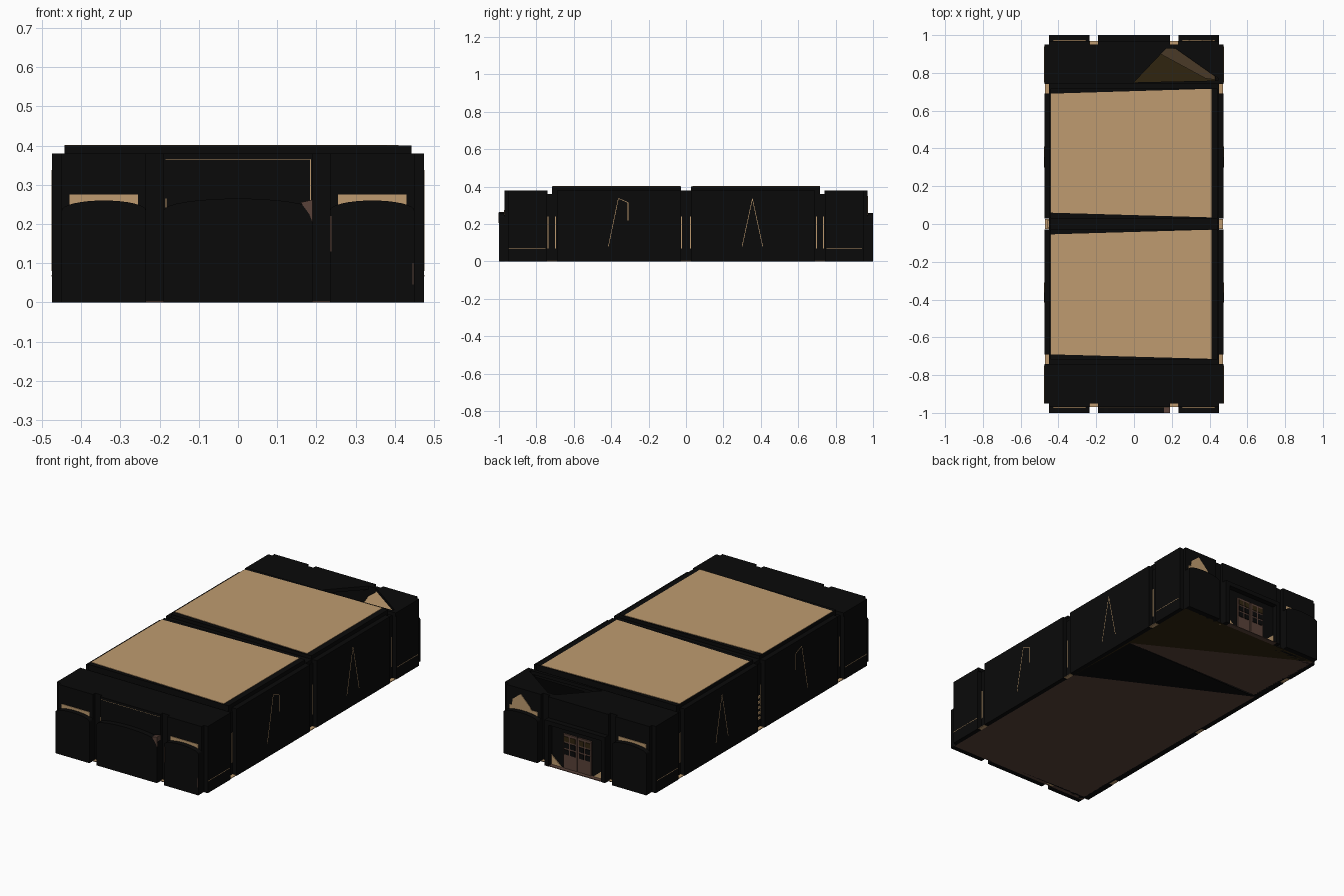
import bpy, bmesh, math
from mathutils import Vector

if "Cube" in bpy.data.objects:
    bpy.data.objects.remove(bpy.data.objects["Cube"])


def mat(name, rgb):
    m = bpy.data.materials.new(name)
    m.diffuse_color = (*rgb, 1)
    m.use_nodes = True
    m.node_tree.nodes["Principled BSDF"].inputs["Base Color"].default_value = m.diffuse_color
    return m


BLACK = mat("soot black", (0.003, 0.003, 0.003))
TAN = mat("plaster tan", (0.52, 0.33, 0.16))
BROWN = mat("floor brown", (0.10, 0.054, 0.041))
OLIVE = mat("dark olive", (0.03, 0.018, 0.005))


def finish(name, bm, m):
    bmesh.ops.recalc_face_normals(bm, faces=bm.faces)
    me = bpy.data.meshes.new(name)
    bm.to_mesh(me)
    bm.free()
    me.materials.append(m)
    ob = bpy.data.objects.new(name, me)
    bpy.context.collection.objects.link(ob)
    return ob


def box(name, x, y, z, m):
    bm = bmesh.new()
    bmesh.ops.create_cube(bm, size=1)
    for v in bm.verts:
        v.co = [(a + b) / 2 + c * (b - a) for (a, b), c in zip((x, y, z), v.co)]
    return finish(name, bm, m)


def prism(name, pts, direction, m):
    """Extrude a flat outline along a direction."""
    bm = bmesh.new()
    f = bm.faces.new([bm.verts.new(p) for p in pts])
    r = bmesh.ops.extrude_face_region(bm, geom=[f])
    bmesh.ops.translate(bm, vec=direction,
                        verts=[v for v in r["geom"] if isinstance(v, bmesh.types.BMVert)])
    return finish(name, bm, m)


def flat(name, pts, z, m, depth=0.003):
    return prism(name, [(x, y, z) for x, y in pts], (0, 0, depth), m)


def line(name, a, b, to3d, out, m, w=0.004):
    """Thin painted line between two points on a wall."""
    a, b = Vector(a), Vector(b)
    n = (b - a).normalized()
    n = Vector((-n.y, n.x)) * w / 2
    return prism(name, [to3d(*p) for p in (a + n, b + n, b - n, a - n)], out, m)


def arch(x0, x1, spring, rise, y, base=0.0):
    """Outline of a low arch on an end wall."""
    c, r = (x0 + x1) / 2, (x1 - x0) / 2
    top = [(c + r * math.cos(t), y, spring + rise * math.sin(t))
           for t in (math.pi * i / 16 for i in range(17))]
    return [(x0, y, base), (x1, y, base)] + top


# Floor
flat("main_floor", [(-.45, -.97), (.45, -.97), (.45, .03), (-.45, .48)], 0, BROWN)
flat("floor_wedge", [(.44, .49), (-.45, .49), (-.45, .97)], 0, BROWN)
flat("olive_floor", [(.45, .03), (.45, .97), (-.45, .97), (.44, .49)], 0, OLIVE)
flat("floor_gap", [(.45, .03), (.44, .49), (-.45, .48)], 0, BLACK)

# Inner walls
for s in (-1, 1):
    box("side_core_wall", sorted((s * .43, s * .45)), (-.95, .95), (0, .36), BLACK)
    box("end_core_wall", (-.45, .45), sorted((s * .93, s * .95)), (0, .38), BLACK)

# Projecting side bays, with pilaster recesses between them
for s in (-1, 1):
    for y0, y1 in ((-.95, -.745), (-.69, -.03), (.03, .69), (.745, .95)):
        box("side_bay", sorted((s * .445, s * .475)), (y0, y1), (0, .38), BLACK)
    for y in (-.717, 0, .717):
        box("recess_floor", sorted((s * .45, s * .472)), (y - .026, y + .026), (0, .004), TAN)

# End bays with arched niches
BAYS = ((-.45, -.235), (-.19, .19), (.235, .45))
for s in (-1, 1):
    for i, (x0, x1) in enumerate(BAYS):
        box("end_bay", (x0, x1), sorted((s * .945, s * .97)), (0, .38), BLACK)
        if i != 1:
            prism("end_niche", arch(x0, x1, .235, .025, s * .97), (0, s * .03, 0), BLACK)
            box("niche_top", (x0 + .02, x1 - .02), sorted((s * .97, s * .973)), (.22, .275), TAN)
        elif s < 0:
            prism("centre_niche", arch(x0, x1, .235, .03, s * .97), (0, s * .03, 0), BLACK)
    for x in (-.212, .212):
        box("end_recess_floor", (x - .022, x + .022), sorted((s * .95, s * .968)), (0, .004), TAN)

# Back opening: jambs, threshold and double doors
for s in (-1, 1):
    box("door_jamb", sorted((s * .165, s * .19)), (.97, 1), (0, .24), BLACK)
    box("door_leaf", sorted((s * .003, s * .088)), (.97, .978), (.005, .2), BROWN)
    for c in range(2):
        for r in range(3):
            xa, za = .012 + c * .039, .085 + r * .037
            box("door_pane", sorted((s * xa, s * (xa + .03))), (.978, .981),
                (za, za + .028), BLACK if r < 2 else OLIVE)
    prism("threshold_corner", [(s * .165, .971, .004), (s * .1, .971, .004), (s * .165, .971, .06)],
          (0, .004, 0), TAN)
box("door_lintel", (-.19, .19), (.97, 1), (.235, .26), BLACK)
box("threshold", (-.165, .165), (.97, .998), (0, .004), BROWN)
prism("back_niche_gable", [(.28, .97, .25), (.42, .97, .25), (.41, .97, .31), (.36, .97, .35), (.30, .97, .29)],
      (0, .003, 0), TAN)

# Roofs: low ends, a notched back corner and two raised tan panels
box("front_roof", (-.475, .475), (-.95, -.74), (.36, .38), BLACK)
flat("back_roof_left", [(-.475, .74), (0, .75), (.19, .95), (-.475, .95)], .36, BLACK, .02)
flat("back_roof_right", [(.19, .95), (.46, .76), (.475, .76), (.475, .95)], .36, BLACK, .02)
flat("back_roof_edge", [(0, .75), (-.475, .74), (.475, .74), (.475, .76), (.46, .76)], .36, BLACK, .02)
prism("broken_ceiling", [(.19, .95, .36), (.46, .76, .36), (.38, .77, .26), (.14, .9, .26)],
      (0, 0, .003), TAN)
box("centre_roof", (-.45, .45), (-.745, .745), (.34, .36), BLACK)
box("notch_roof", (-.445, .445), (-.035, .035), (.36, .38), BLACK)
for s in (-1, 1):
    box("raised_roof", (-.443, .443), sorted((s * .028, s * .717)), (.36, .4), BLACK)
flat("front_roof_panel", [(-.443, -.69), (.41, -.714), (.41, -.03), (-.443, -.055)], .4, TAN, .002)
flat("back_roof_panel", [(-.443, .06), (.41, .035), (.41, .716), (-.443, .69)], .4, TAN, .002)

# Thin lines on the long sides
for s in (-1, 1):
    def wall(y, z, s=s):
        return (s * .475, y, z)

    def recess(y, z, s=s):
        return (s * .45, y, z)
    out = (s * .001, 0, 0)
    for a, b in (((-.415, .08), (-.362, .335)), ((-.362, .337), (-.31, .315)),
                 ((-.31, .315), (-.31, .22)), ((.30, .08), (.355, .335)), ((.355, .335), (.41, .08)),
                 ((-.95, .068), (-.75, .068)), ((.75, .068), (.94, .068))):
        line("side_line", a, b, wall, out, TAN, .003)
    for y in (-.738, -.697, -.024, .024, .697, .735):
        line("recess_line", (y, .07), (y, .24), recess, out, TAN, .005)
for i in range(5):
    box("recess_rung", (-.458, -.45), (-.02, .02), (.05 + i * .03, .062 + i * .03), TAN)


# Thin lines on the front
def front(x, z):
    return (x, -1, z)


def front_wall(x, z):
    return (x, -.97, z)


back = (0, -.001, 0)
prism("front_corner_patch", [front_wall(*p) for p in ((.16, .255), (.19, .262), (.19, .205), (.182, .225))],
      (0, -.0315, 0), BROWN)
line("front_top_line", (-.185, .365), (.185, .365), front_wall, back, TAN, .0015)
line("front_side_line", (.185, .26), (.185, .365), front_wall, back, TAN, .0015)
line("front_jamb_line", (.237, .13), (.237, .22), front, back, BROWN, .004)
line("front_corner_line", (.447, .045), (.447, .1), front, back, BROWN, .003)
line("front_left_line", (-.184, .24), (-.184, .265), front_wall, back, TAN, .003)
